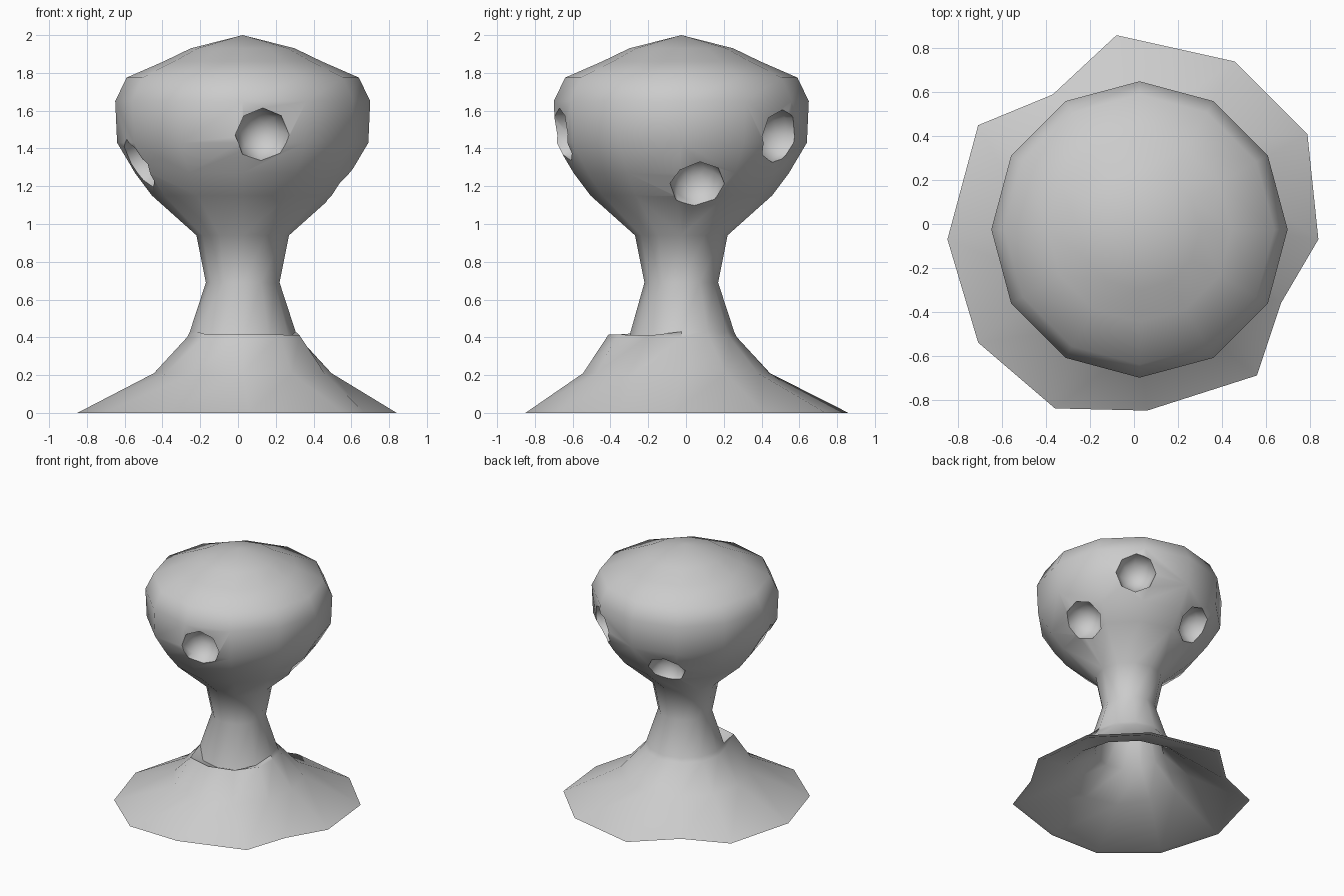
import bpy, bmesh, math
from mathutils import Vector

cube = bpy.data.objects.get("Cube")
if cube:
    bpy.data.objects.remove(cube)

stone = bpy.data.materials.new("grey_stone")
stone.use_nodes = True
COLOUR = (0.6, 0.6, 0.6, 1)
stone.diffuse_color = COLOUR
stone.node_tree.nodes["Principled BSDF"].inputs["Base Color"].default_value = COLOUR

SIDES = 12
AXIS = Vector((0.025, -0.025, 0))
FRONT = {8: 1.0, 9: 1.0, 10: 1.0, 11: 0.6}   # sides where the skirt stands off the neck

# Ragged foot outline, one point per side
FOOT = [(0.84, -0.07), (0.79, 0.41), (0.46, 0.74), (-0.08, 0.86), (-0.37, 0.59), (-0.71, 0.45),
        (-0.85, -0.07), (-0.71, -0.54), (-0.36, -0.84), (0.06, -0.85), (0.56, -0.69), (0.67, -0.36)]

# Neck and head profile: radius, height
PROFILE = [(0.195, 0.69), (0.245, 0.94), (0.48, 1.15), (0.57, 1.27), (0.665, 1.43),
           (0.675, 1.65), (0.615, 1.775), (0.42, 1.86), (0.275, 1.93)]


def ring(bm, radius, z, front_radius=None, front_z=None):
    verts = []
    for i in range(SIDES):
        f = FRONT.get(i, 0)
        r = radius + f * ((front_radius or radius) - radius)
        h = z + f * ((front_z or z) - z)
        a = math.tau * i / SIDES
        verts.append(bm.verts.new(AXIS + Vector((r * math.cos(a), r * math.sin(a), h))))
    return verts


def foot_ring(bm, scale):
    return [bm.verts.new((x * scale, y * scale, 0)) for x, y in FOOT]


def finish(bm, name):
    bmesh.ops.recalc_face_normals(bm, faces=bm.faces)
    mesh = bpy.data.meshes.new(name)
    bm.to_mesh(mesh)
    bm.free()
    mesh.materials.append(stone)
    obj = bpy.data.objects.new(name, mesh)
    bpy.context.collection.objects.link(obj)
    return obj


# Body: hollow neck and skirt lining, ragged foot, lipped skirt, neck, domed head
bm = bmesh.new()
rings = [ring(bm, 0.17, 0.9), ring(bm, 0.15, 0.69), ring(bm, 0.25, 0.34),
         ring(bm, 0.44, 0.18, 0.49), foot_ring(bm, 0.96), foot_ring(bm, 1),
         ring(bm, 0.47, 0.21, 0.52), ring(bm, 0.295, 0.4, 0.385, 0.415),
         ring(bm, 0.28, 0.43, 0.285, 0.37)]
rings += [ring(bm, r, z) for r, z in PROFILE]
for low, high in zip(rings, rings[1:]):
    for i in range(SIDES):
        j = (i + 1) % SIDES
        bm.faces.new((low[i], low[j], high[j], high[i]))
bm.faces.new(rings[0])
apex = bm.verts.new(AXIS + Vector((0, 0, 2)))
for i in range(SIDES):
    bm.faces.new((rings[-1][i], rings[-1][(i + 1) % SIDES], apex))
body = finish(bm, "mound_body")

# Round pockets in the head: centre of each mouth and its downward tilt
POCKETS = [((0.13, -0.66, 1.47), 0.2), ((-0.52, -0.2, 1.32), 0.5), ((0.52, 0.06, 1.21), 0.65),
           ((0.4, 0.5, 1.46), 0.15), ((-0.17, 0.5, 1.22), 0.65)]
bm = bmesh.new()
for centre, tilt in POCKETS:
    centre = Vector(centre)
    out = centre - AXIS
    out.z = 0
    out.normalize()
    out.z = -math.tan(tilt)
    ball = bmesh.ops.create_uvsphere(bm, u_segments=8, v_segments=8, radius=0.147)["verts"]
    turn = out.to_track_quat("Z", "Y")
    for v in ball:
        v.co = turn @ v.co + centre
cutter = finish(bm, "pocket_cutter")
cutter.hide_render = True
cutter.hide_viewport = True

cut = body.modifiers.new("pockets", "BOOLEAN")
cut.operation = "DIFFERENCE"
cut.solver = "EXACT"
cut.object = cutter
bpy.context.view_layer.objects.active = body
body.select_set(True)
bpy.ops.object.modifier_apply(modifier=cut.name)
bpy.data.objects.remove(cutter)
bpy.ops.object.shade_smooth_by_angle(angle=math.radians(52))
